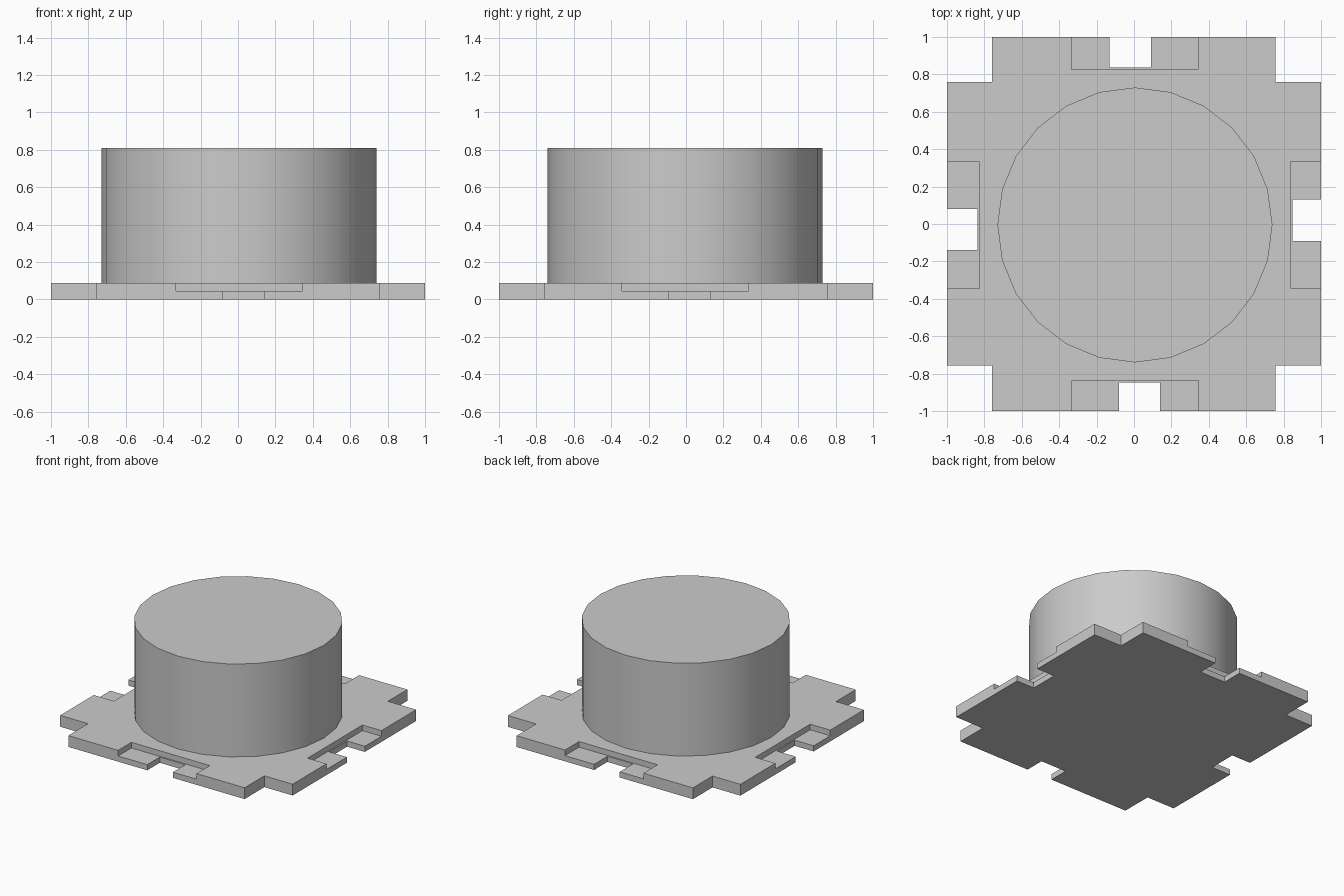
import bpy
import math
from mathutils import Matrix, Vector

if "Cube" in bpy.data.objects:
    bpy.data.objects.remove(bpy.data.objects["Cube"], do_unlink=True)

CENTRE = Vector((0.005, -0.005, 0))
PLATE_TOP = 0.088
STEP_FLOOR = 0.044
BODY_TOP = 0.81

grey = bpy.data.materials.new("plain_grey")
grey.use_nodes = True
colour = (0.6, 0.6, 0.6, 1)
grey.diffuse_color = colour
grey.node_tree.nodes["Principled BSDF"].inputs["Base Color"].default_value = colour


def box(name, low, high):
    """Box between two opposite corners."""
    low, high = Vector(low), Vector(high)
    bpy.ops.mesh.primitive_cube_add(size=1)
    obj = bpy.context.object
    obj.name = name
    obj.data.transform(Matrix.Translation((low + high) / 2) @ Matrix.Diagonal((*(high - low), 1)))
    return obj


def cut(target, cutter):
    """Subtract the cutter from the target, then discard the cutter."""
    cutter.hide_render = True
    mod = target.modifiers.new("cut", "BOOLEAN")
    mod.operation = "DIFFERENCE"
    mod.solver = "EXACT"
    mod.object = cutter
    bpy.context.view_layer.objects.active = target
    bpy.ops.object.modifier_apply(modifier=mod.name)
    bpy.data.objects.remove(cutter, do_unlink=True)


# Base plate
plate = box("base_plate", (-1, -1, 0), (1, 1, PLATE_TOP))

# Square corner cut-outs
for x0, x1 in ((-2, -0.76), (0.757, 2)):
    for y0, y1 in ((-2, -0.757), (0.76, 2)):
        cut(plate, box("corner_cutter", (x0, y0, -1), (x1, y1, 1)))

# Shallow step and through slot in the middle of each side
for i in range(4):
    turn = Matrix.Translation(CENTRE) @ Matrix.Rotation(i * math.pi / 2, 4, "Z")
    step = box("step_cutter", (-0.336, -2, STEP_FLOOR), (0.339, -0.832, 1))
    slot = box("slot_cutter", (-0.085, -2, -1), (0.135, -0.842, 1))
    for cutter in (step, slot):
        cutter.data.transform(turn)
        cut(plate, cutter)
plate.data.materials.clear()
plate.data.materials.append(grey)

# Round body, sunk slightly into the plate
bottom = STEP_FLOOR
bpy.ops.mesh.primitive_cylinder_add(
    vertices=24, radius=0.735, depth=BODY_TOP - bottom,
    location=CENTRE + Vector((0, 0, (BODY_TOP + bottom) / 2)))
body = bpy.context.object
body.name = "round_body"
body.data.materials.append(grey)
bpy.ops.object.shade_smooth_by_angle(angle=math.radians(30))
